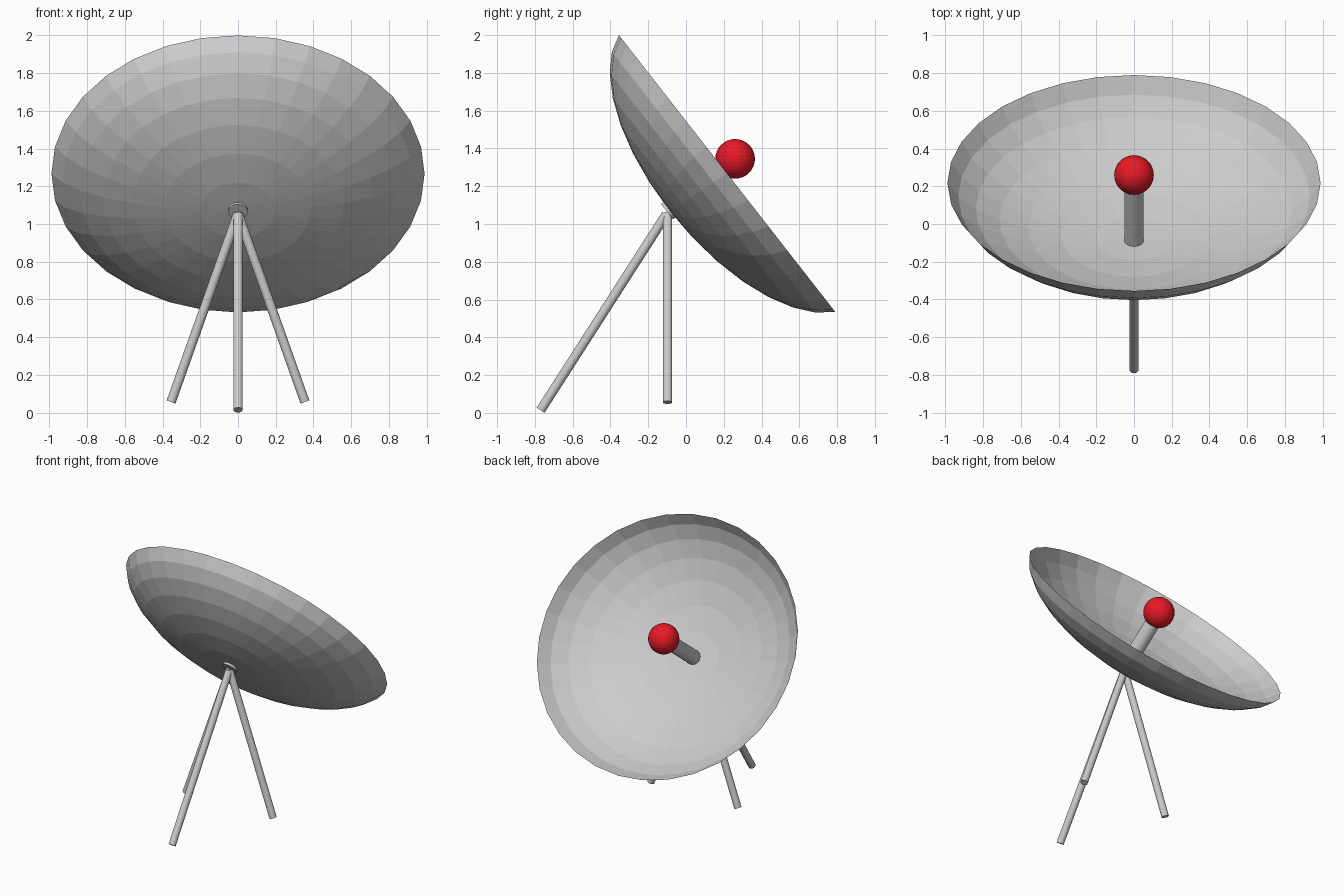
import bpy, bmesh
from math import sin, cos, pi
from mathutils import Vector

if "Cube" in bpy.data.objects:
    bpy.data.objects.remove(bpy.data.objects["Cube"])


def rod(name, start, end, radius, sides=32):
    """Capped cylinder between two points."""
    a, b = Vector(start), Vector(end)
    bpy.ops.mesh.primitive_cylinder_add(vertices=sides, radius=radius,
                                        depth=(b - a).length, location=(a + b) / 2)
    ob = bpy.context.object
    ob.name = name
    ob.rotation_euler = (b - a).to_track_quat('Z', 'Y').to_euler()
    return ob


# Dish: open bowl, seven of the eight bands of a flattened, tilted half sphere
SEGMENTS, BANDS = 32, 7
rim_center = Vector((0, 0.2175, 1.2675))
side_axis = Vector((1.009, 0, 0))
up_axis = Vector((0, -0.5837, 0.7469))
depth_axis = Vector((0, 0.377, 0.247))
center = rim_center + depth_axis * cos(BANDS * pi / 16)

bm = bmesh.new()
pole = bm.verts.new(center - depth_axis)
previous = None
for k in range(1, BANDS + 1):
    t = k * pi / 16
    ring = []
    for i in range(SEGMENTS):
        p = 2 * pi * i / SEGMENTS
        ring.append(bm.verts.new(center - depth_axis * cos(t)
                                 + (side_axis * cos(p) + up_axis * sin(p)) * sin(t)))
    for i in range(SEGMENTS):
        j = (i + 1) % SEGMENTS
        if previous:
            bm.faces.new((previous[i], previous[j], ring[j], ring[i]))
        else:
            bm.faces.new((pole, ring[j], ring[i]))
    previous = ring
bmesh.ops.recalc_face_normals(bm, faces=bm.faces[:])
mesh = bpy.data.meshes.new("dish")
bm.to_mesh(mesh)
bm.free()
bpy.context.collection.objects.link(bpy.data.objects.new("dish", mesh))

# Receiver tube through the dish and its red ball
ball_center = (0, 0.26, 1.345)
rod("receiver_tube", (0, -0.1, 1.065), ball_center, 0.051)
bpy.ops.mesh.primitive_uv_sphere_add(segments=32, ring_count=16, radius=0.105,
                                     location=ball_center)
ball = bpy.context.object
ball.name = "receiver_ball"
red = bpy.data.materials.new("red")
red.diffuse_color = (0.8, 0.01, 0.02, 1)
red.use_nodes = True
red.node_tree.nodes["Principled BSDF"].inputs["Base Color"].default_value = red.diffuse_color
ball.data.materials.append(red)

# Tripod legs
rod("front_leg", (0, -0.77, 0.014), (0, -0.105, 1.05), 0.025)
for side, name in ((-1, "left_leg"), (1, "right_leg")):
    rod(name, (side * 0.355, -0.098, 0.056), (0, -0.098, 1.055), 0.025)
